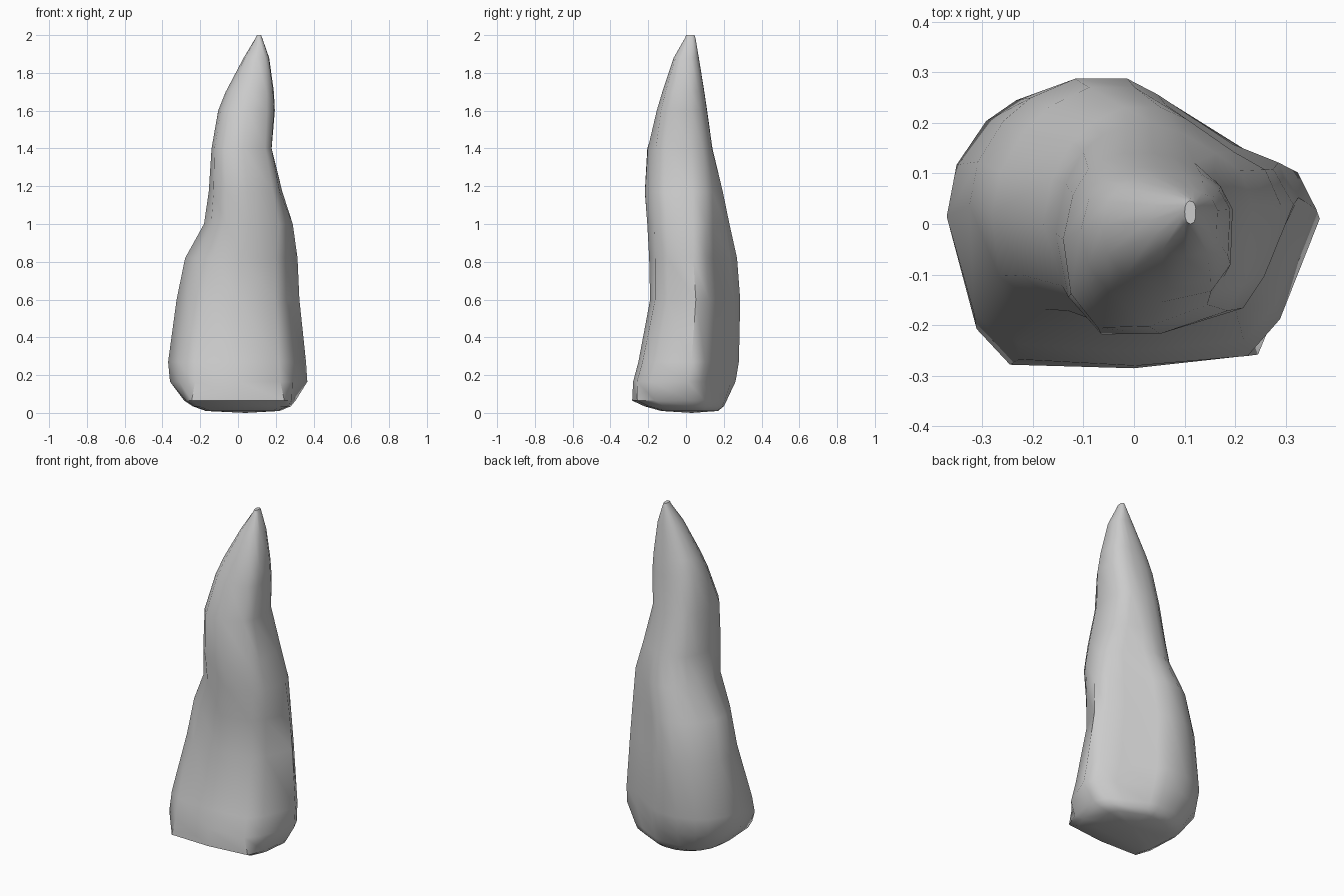
import bpy, bmesh
from math import radians

# Key cross-sections (x, y), counted round from the left side over the back
FOOT = [(-.285, .01), (-.27, .08), (-.235, .14), (-.18, .18), (-.1, .21),
        (0, .215), (.06, .205), (.19, .14), (.27, .1), (.305, .025),
        (.285, -.16), (.245, -.255), (0, -.282), (-.245, -.275), (-.275, -.19)]
BASE = [(-.37, .01), (-.35, .12), (-.29, .21), (-.23, .25), (-.13, .285),
        (0, .285), (.055, .26), (.235, .145), (.335, .1), (.37, .025),
        (.29, -.18), (.225, -.255), (0, -.275), (-.235, -.262), (-.32, -.2)]
MIDDLE = [(-.28, .02), (-.265, .1), (-.22, .18), (-.17, .23), (-.09, .27),
          (0, .27), (.06, .235), (.19, .14), (.275, .105), (.315, .035),
          (.25, -.1), (.2, -.165), (.02, -.195), (-.13, -.17), (-.22, -.1)]
UPPER = [(-.14, -.03), (-.12, .06), (-.09, .11), (-.06, .13), (-.02, .14),
         (.03, .14), (.07, .135), (.12, .12), (.155, .09), (.175, .03),
         (.175, -.1), (.145, -.15), (.03, -.195), (-.07, -.205), (-.125, -.14)]
TIP = [(-.105, -.01), (-.09, .05), (-.06, .085), (-.03, .1), (.01, .112),
       (.05, .112), (.09, .11), (.13, .1), (.17, .075), (.195, .03),
       (.19, -.08), (.15, -.135), (.05, -.155), (-.05, -.13), (-.09, -.075)]

# Height, x range, y range
LEVELS = [(.01, -.17, .22, -.13, .17), (.035, -.24, .28, -.22, .20),
          (.065, -.285, .305, -.285, .215), (.165, -.36, .367, -.28, .262),
          (.27, -.37, .36, -.252, .28), (.6, -.325, .325, -.19, .287),
          (.82, -.28, .315, -.195, .27), (1.0, -.18, .29, -.205, .23),
          (1.17, -.155, .235, -.218, .195), (1.4, -.14, .178, -.205, .14),
          (1.6, -.105, .195, -.155, .112), (1.7, -.065, .19, -.125, .097),
          (1.88, .03, .165, -.065, .068), (1.985, .093, .128, -.005, .05),
          (2.0, .10, .122, 0, .045)]


def unit(points):
    xs, ys = zip(*points)
    return [((x - min(xs)) / (max(xs) - min(xs)),
             (y - min(ys)) / (max(ys) - min(ys))) for x, y in points]


def section(z):
    """Blend the key sections by height."""
    keys = [(.065, FOOT), (.165, BASE), (.8, MIDDLE), (1.35, UPPER), (1.65, TIP)]
    z = min(max(z, keys[0][0]), keys[-1][0])
    for (z0, a), (z1, b) in zip(keys, keys[1:]):
        if z <= z1:
            t = (z - z0) / (z1 - z0)
            return unit([(p[0] * (1 - t) + q[0] * t, p[1] * (1 - t) + q[1] * t)
                         for p, q in zip(unit(a), unit(b))])


# Rock spire: loft through the levels, capped at both ends
bm = bmesh.new()
rings = [[bm.verts.new((x0 + u * (x1 - x0), y0 + v * (y1 - y0), z))
          for u, v in section(z)] for z, x0, x1, y0, y1 in LEVELS]
n = len(BASE)
for lower, upper in zip(rings, rings[1:]):
    for i in range(n):
        j = (i + 1) % n
        bm.faces.new((lower[i], lower[j], upper[j], upper[i]))
bm.faces.new(rings[-1])
foot = bm.verts.new((.04, .03, 0))
for i in range(n):
    bm.faces.new((rings[0][i], rings[0][(i + 1) % n], foot))
bmesh.ops.recalc_face_normals(bm, faces=bm.faces)

mesh = bpy.data.meshes.new("rock_spire")
bm.to_mesh(mesh)
bm.free()
spire = bpy.data.objects.new("rock_spire", mesh)
bpy.context.collection.objects.link(spire)
bpy.context.view_layer.objects.active = spire
spire.select_set(True)
bpy.ops.object.shade_smooth_by_angle(angle=radians(50))
